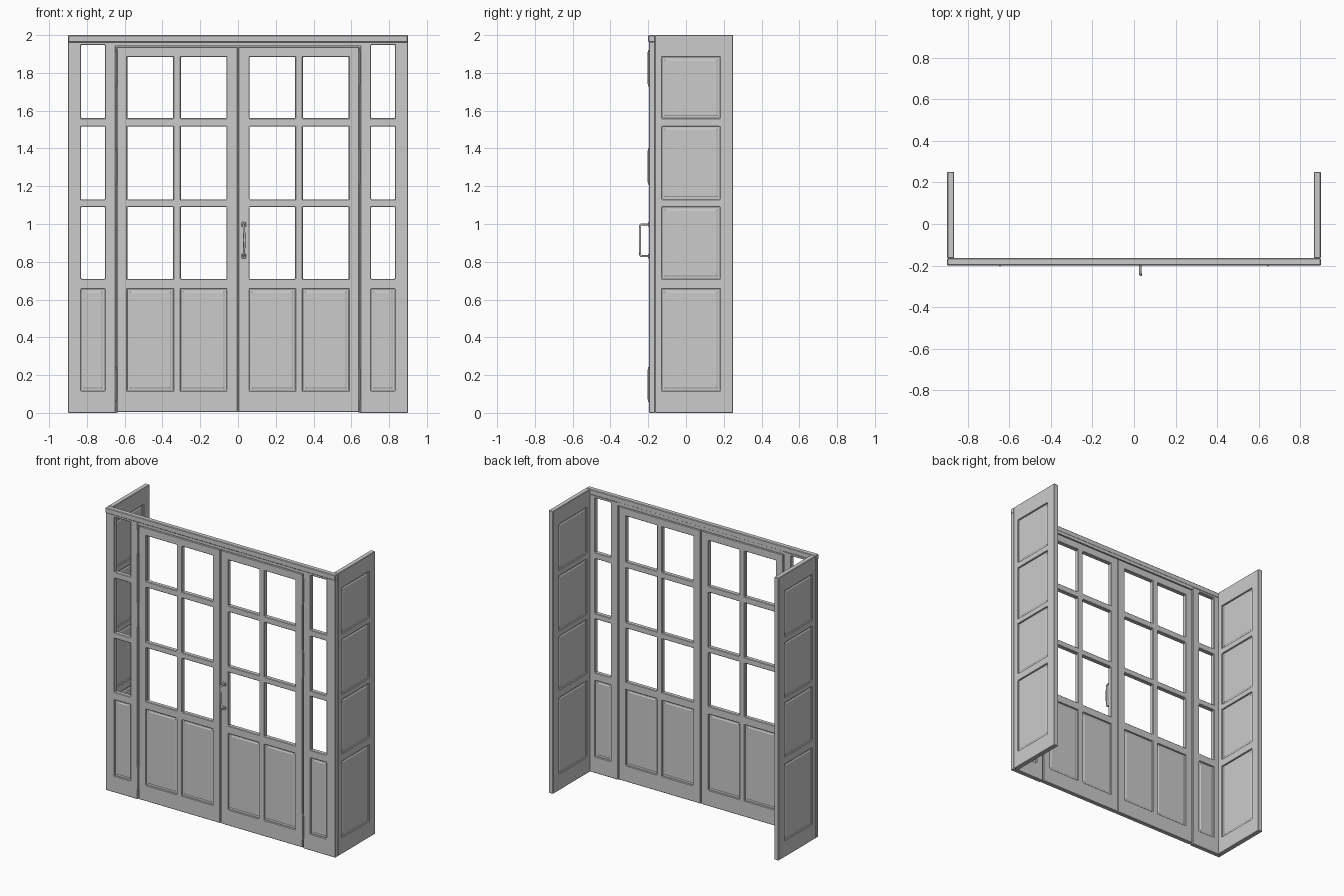
import bpy, bmesh
from mathutils import Vector

if "Cube" in bpy.data.objects:
    bpy.data.objects.remove(bpy.data.objects["Cube"])

FRONT, BACK = -0.196, -0.165      # faces of the front wall
ROWS = [0.117, 0.655, 0.71, 1.09, 1.13, 1.517, 1.56]


def front_map(u, d, v):
    return Vector((u, FRONT + d, v))


def side_map(u, d, v):
    return Vector((0.9 - d, u, v))


def finish(name, bm, bevel=0.002, mirror=False):
    bmesh.ops.recalc_face_normals(bm, faces=bm.faces)
    me = bpy.data.meshes.new(name)
    bm.to_mesh(me)
    bm.free()
    ob = bpy.data.objects.new(name, me)
    bpy.context.collection.objects.link(ob)
    if bevel:
        b = ob.modifiers.new("Bevel", 'BEVEL')
        b.width, b.segments, b.limit_method = bevel, 1, 'ANGLE'
    if mirror:
        ob.modifiers.new("Mirror", 'MIRROR')
    return ob


def box(name, lo, hi, bevel=0.0, mirror=False):
    bm = bmesh.new()
    bmesh.ops.create_cube(bm, size=1)
    for v in bm.verts:
        v.co = Vector([(lo[i] + hi[i]) / 2 + v.co[i] * (hi[i] - lo[i]) for i in range(3)])
    return finish(name, bm, bevel, mirror)


def lattice(name, us, vs, depth, place):
    """Stiles and rails: odd row/column cells are left open."""
    bm = bmesh.new()
    pts = [[bm.verts.new(place(u, 0, v)) for v in vs] for u in us]
    for i in range(len(us) - 1):
        for j in range(len(vs) - 1):
            if not (i % 2 and j % 2):
                bm.faces.new((pts[i][j], pts[i + 1][j], pts[i + 1][j + 1], pts[i][j + 1]))
    push = place(0, depth, 0) - place(0, 0, 0)
    new = bmesh.ops.extrude_face_region(bm, geom=bm.faces[:])["geom"]
    for v in new:
        if isinstance(v, bmesh.types.BMVert):
            v.co += push
    finish(name, bm, 0.003, True)


def panel(name, u0, u1, v0, v1, depth, place):
    """Thin recessed panel with a slightly raised field on both faces."""
    bm = bmesh.new()
    for d, lift in ((0.010, -0.003), (depth - 0.010, 0.003)):
        rings = []
        for inset, dd in ((-0.004, d), (0.012, d), (0.018, d + lift)):
            a, b, c, e = u0 + inset, u1 - inset, v0 + inset, v1 - inset
            rings.append([bm.verts.new(place(u, dd, v)) for u, v in ((a, c), (b, c), (b, e), (a, e))])
        for r, s in zip(rings, rings[1:]):
            for k in range(4):
                bm.faces.new((r[k], r[(k + 1) % 4], s[(k + 1) % 4], s[k]))
        bm.faces.new(rings[-1])
        if lift < 0:
            first = rings[0]
        else:
            for k in range(4):
                m = (k + 1) % 4
                bm.faces.new((first[k], first[m], rings[0][m], rings[0][k]))
    finish(name, bm, 0, True)


# Double doors
door_u = [0.003, 0.06, 0.303, 0.343, 0.586, 0.642]
lattice("door_frames", door_u, [0.004] + ROWS + [1.883, 1.938], BACK - FRONT, front_map)
for i in (1, 3):
    panel("door_lower_panel", door_u[i], door_u[i + 1], ROWS[0], ROWS[1], BACK - FRONT, front_map)

# Fixed sidelights beside the doors
lattice("sidelight_frames", [0.649, 0.705, 0.83, 0.9],
        [0] + ROWS + [1.947, 1.965], BACK - FRONT, front_map)
panel("sidelight_lower_panel", 0.705, 0.83, ROWS[0], ROWS[1], BACK - FRONT, front_map)

# Return walls at both ends
side_v = [0] + ROWS + [1.883, 2.0]
lattice("side_wall_frames", [BACK, -0.127, 0.18, 0.25], side_v, 0.034, side_map)
for j in (1, 3, 5, 7):
    panel("side_wall_panel", -0.127, 0.18, side_v[j], side_v[j + 1], 0.034, side_map)

# Head rail, cornice and stops closing the gaps
box("head_rail", (-0.65, FRONT, 1.943), (0.65, BACK, 1.965))
box("cornice", (-0.9, -0.2, 1.962), (0.9, BACK + 0.001, 2.0), 0.004)
box("centre_stop", (-0.012, -0.184, 0.004), (0.012, -0.174, 1.938))
box("jamb_stop", (0.638, -0.184, 0), (0.654, -0.174, 1.945), mirror=True)
box("head_stop", (-0.645, -0.184, 1.93), (0.645, -0.174, 1.95))

# Hinge knuckles with small finials
for z0, z1 in ((0.07, 0.23), (1.22, 1.39), (1.74, 1.91)):
    bm = bmesh.new()
    for lo, hi, r in ((z0, z1, 0.007), (z0 - 0.012, z0, 0.004), (z1, z1 + 0.012, 0.004)):
        vs = bmesh.ops.create_cone(bm, cap_ends=True, segments=10, radius1=r, radius2=r, depth=hi - lo)["verts"]
        bmesh.ops.translate(bm, verts=vs, vec=(0.6455, FRONT - 0.001, (lo + hi) / 2))
    finish("hinge", bm, 0, True)

# Pull handle: bent bar with round mounting plates
cu = bpy.data.curves.new("pull_handle", 'CURVE')
cu.dimensions = '3D'
cu.bevel_depth, cu.bevel_resolution, cu.use_fill_caps = 0.006, 2, True
path = [(0.03, -0.19, 0.83), (0.03, -0.236, 0.83), (0.031, -0.243, 0.838), (0.034, -0.244, 0.915),
        (0.031, -0.243, 0.99), (0.03, -0.236, 0.998), (0.03, -0.19, 0.998)]
sp = cu.splines.new('POLY')
sp.points.add(len(path) - 1)
for p, co in zip(sp.points, path):
    p.co = (*co, 1)
bpy.context.collection.objects.link(bpy.data.objects.new("pull_handle", cu))
for z in (0.83, 0.998):
    box("handle_plate", (0.018, -0.201, z - 0.012), (0.042, -0.19, z + 0.012), 0.003)
